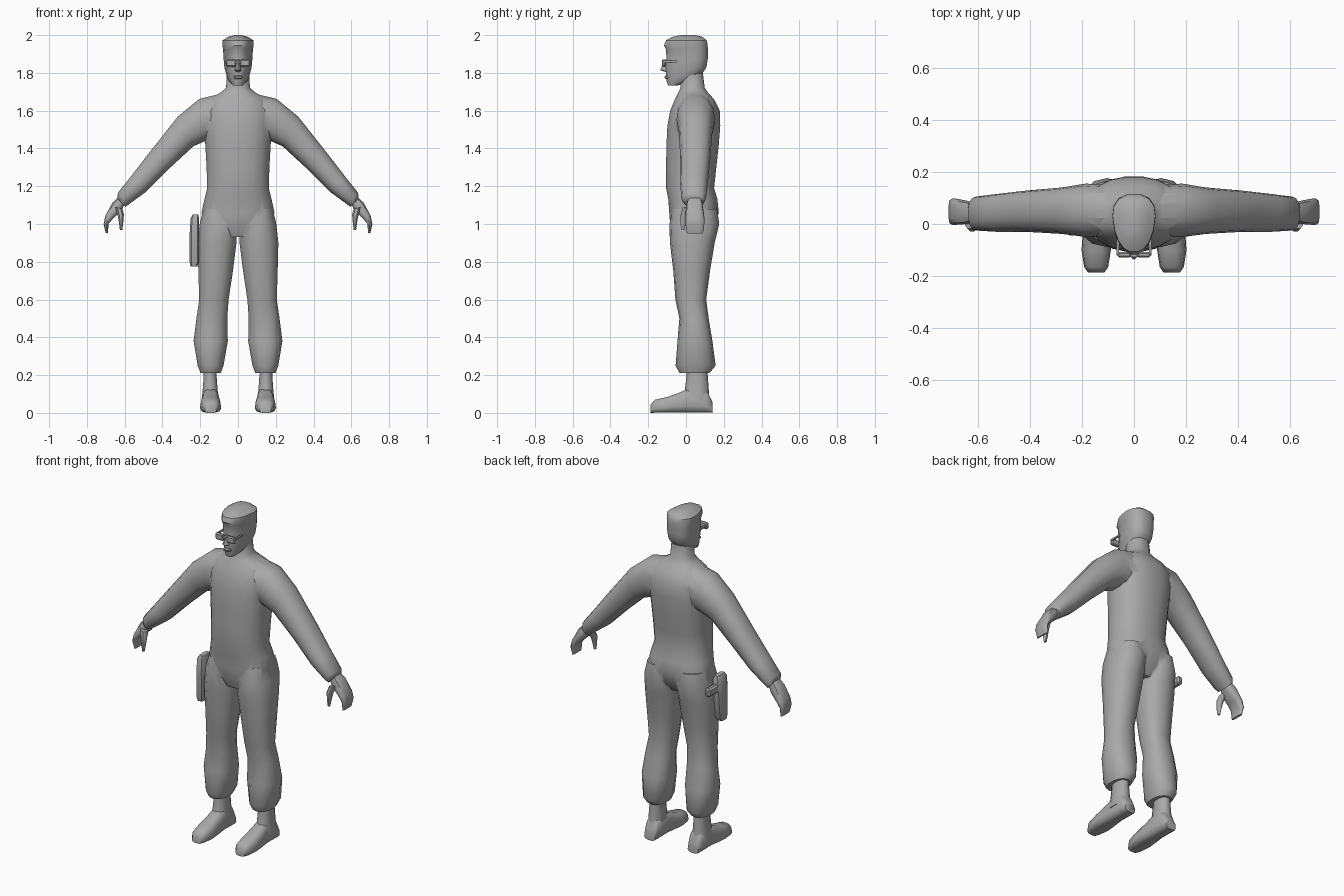
import bpy, bmesh, math
from mathutils import Vector

grey = bpy.data.materials.new("plain grey")
grey.diffuse_color = (0.4, 0.4, 0.4, 1)


def ring(c, u, v, n=14, p=2.3, taper=0.0):
    """Superellipse about c with half axes u and v; taper narrows u towards -v."""
    pts = []
    for i in range(n):
        t = 2 * math.pi * (i + 0.5) / n
        a, b = [math.copysign(abs(f(t)) ** (2 / p), f(t)) for f in (math.cos, math.sin)]
        pts.append(Vector(c) + Vector(u) * a * (1 + taper * b) + Vector(v) * b)
    return pts


def finish(name, bm, mirror=False, angle=50):
    bmesh.ops.recalc_face_normals(bm, faces=bm.faces)
    me = bpy.data.meshes.new(name)
    bm.to_mesh(me)
    bm.free()
    me.materials.append(grey)
    ob = bpy.data.objects.new(name, me)
    bpy.context.collection.objects.link(ob)
    bpy.ops.object.select_all(action='DESELECT')
    ob.select_set(True)
    bpy.context.view_layer.objects.active = ob
    if mirror:
        m = ob.modifiers.new("mirror", 'MIRROR')
        m.use_mirror_merge = False
        bpy.ops.object.modifier_apply(modifier=m.name)
    bpy.ops.object.shade_smooth_by_angle(angle=math.radians(angle))
    return ob


def loft(name, rings, mirror=False, angle=50):
    bm = bmesh.new()
    loops = [[bm.verts.new(p) for p in r] for r in rings]
    n = len(loops[0])
    for a, b in zip(loops, loops[1:]):
        for i in range(n):
            j = (i + 1) % n
            bm.faces.new((a[i], a[j], b[j], b[i]))
    bm.faces.new(loops[0])
    bm.faces.new(loops[-1])
    return finish(name, bm, mirror, angle)


def level(z, x0, x1, y0, y1, **k):
    """Horizontal section."""
    return ring(((x0 + x1) / 2, (y0 + y1) / 2, z), ((x1 - x0) / 2, 0, 0), (0, (y1 - y0) / 2, 0), **k)


def limb(xt, zt, xb, zb, y0, y1, **k):
    """Arm section between its upper and lower outline points."""
    return ring(((xt + xb) / 2, (y0 + y1) / 2, (zt + zb) / 2),
                ((xt - xb) / 2, 0, (zt - zb) / 2), (0, (y1 - y0) / 2, 0), **k)


def box(name, lo, hi, bevel=0.0, mirror=False):
    bm = bmesh.new()
    bmesh.ops.create_cube(bm, size=1)
    for v in bm.verts:
        v.co = Vector([(a + b) / 2 + c * (b - a) for a, b, c in zip(lo, hi, v.co)])
    if bevel:
        bmesh.ops.bevel(bm, geom=bm.edges[:], offset=bevel, segments=1, affect='EDGES')
    return finish(name, bm, mirror, 30)


# Torso and neck: height, half width, front, back
body = loft("body", [level(z, -w, w, a, b, n=20) for z, w, a, b in [
    (0.93, 0.10, -0.06, 0.11), (0.99, 0.175, -0.085, 0.155), (1.06, 0.195, -0.09, 0.175),
    (1.13, 0.18, -0.095, 0.168), (1.19, 0.165, -0.107, 0.15), (1.30, 0.168, -0.107, 0.162),
    (1.42, 0.175, -0.105, 0.175), (1.52, 0.185, -0.10, 0.183), (1.60, 0.185, -0.085, 0.18),
    (1.66, 0.155, -0.06, 0.15), (1.695, 0.095, -0.042, 0.118), (1.72, 0.064, -0.03, 0.10),
    (1.80, 0.06, -0.03, 0.09)]])

# Trouser legs: height, inner, outer, front, back
legs = loft("legs", [level(z, *s) for z, *s in [
    (0.212, 0.09, 0.20, -0.035, 0.125), (0.25, 0.075, 0.215, -0.055, 0.157),
    (0.38, 0.052, 0.237, -0.045, 0.14), (0.50, 0.055, 0.222, -0.035, 0.12),
    (0.60, 0.048, 0.207, -0.056, 0.107), (0.75, 0.025, 0.212, -0.067, 0.127),
    (0.90, 0.006, 0.216, -0.085, 0.152), (1.00, 0.002, 0.205, -0.088, 0.176),
    (1.08, 0.02, 0.185, -0.07, 0.165)]], mirror=True)

# Sleeves
arms = loft("arms", [limb(*s) for s in [
    (0.10, 1.69, 0.10, 1.45, -0.05, 0.15), (0.205, 1.665, 0.165, 1.44, -0.05, 0.155),
    (0.32, 1.57, 0.235, 1.41, -0.038, 0.14), (0.47, 1.38, 0.36, 1.295, -0.03, 0.128),
    (0.57, 1.25, 0.485, 1.17, -0.03, 0.115), (0.637, 1.165, 0.575, 1.105, -0.025, 0.105),
    (0.638, 1.135, 0.595, 1.09, -0.01, 0.095)]], mirror=True)

# Fuse trousers and sleeves to the torso
bpy.context.view_layer.objects.active = body
for part in (legs, arms):
    m = body.modifiers.new("join", 'BOOLEAN')
    m.operation, m.object, m.solver = 'UNION', part, 'EXACT'
    bpy.ops.object.modifier_apply(modifier=m.name)
    bpy.data.objects.remove(part)
bpy.ops.object.select_all(action='DESELECT')
body.select_set(True)
bpy.ops.object.shade_smooth_by_angle(angle=math.radians(65))

# Curled hands and thumbs
loft("hands", [limb(*s, n=10, p=3) for s in [
    (0.625, 1.15, 0.595, 1.11, 0.01, 0.08), (0.665, 1.115, 0.62, 1.065, 0.0, 0.09),
    (0.703, 1.045, 0.66, 1.03, -0.003, 0.097), (0.712, 1.0, 0.685, 1.0, -0.003, 0.097),
    (0.70, 0.95, 0.688, 0.953, 0.005, 0.09)]], mirror=True)
loft("thumbs", [limb(*s, n=8) for s in [
    (0.65, 1.09, 0.61, 1.08, -0.02, 0.04), (0.637, 1.04, 0.603, 1.05, -0.03, 0.01),
    (0.63, 1.0, 0.607, 1.005, -0.03, 0.0), (0.626, 0.968, 0.612, 0.968, -0.025, -0.008)]], mirror=True)

# Ankles and shoes
loft("ankles", [level(z, *s, n=10) for z, *s in [
    (0.06, 0.10, 0.195, -0.02, 0.125), (0.13, 0.107, 0.188, -0.005, 0.12),
    (0.20, 0.112, 0.183, 0.003, 0.115), (0.26, 0.112, 0.183, 0.003, 0.115)]], mirror=True)
loft("shoes", [ring(((a + b) / 2, y, h / 2), ((b - a) / 2, 0, 0), (0, 0, h / 2), n=12, p=3, taper=-0.12)
               for y, a, b, h in [
    (-0.187, 0.115, 0.175, 0.045), (-0.165, 0.10, 0.19, 0.07), (-0.10, 0.09, 0.20, 0.085),
    (-0.03, 0.095, 0.195, 0.11), (0.02, 0.10, 0.19, 0.135), (0.11, 0.10, 0.19, 0.12),
    (0.14, 0.11, 0.18, 0.06)]], mirror=True)

# Head with flat-top hair: height, half width, front, back, taper to the face
loft("head", [level(z, -w, w, a, b, n=16, p=2.4, taper=t) for z, w, a, b, t in [
    (1.733, 0.026, -0.095, -0.045, 0.0), (1.755, 0.045, -0.103, 0.02, 0.25),
    (1.785, 0.058, -0.106, 0.08, 0.25), (1.83, 0.069, -0.11, 0.11, 0.25),
    (1.875, 0.073, -0.105, 0.117, 0.25), (1.925, 0.076, -0.108, 0.117, 0.22),
    (1.945, 0.08, -0.118, 0.117, 0.22), (1.972, 0.079, -0.108, 0.112, 0.22),
    (1.99, 0.052, -0.075, 0.09, 0.2), (2.0, 0.018, -0.03, 0.05, 0.1)]], angle=40)

# Nose and lips
loft("nose", [level(z, -w, w, a, -0.08, n=6) for z, w, a in [
    (1.805, 0.013, -0.108), (1.815, 0.019, -0.137), (1.84, 0.012, -0.126), (1.87, 0.008, -0.11)]])
box("lips", (-0.024, -0.113, 1.768), (0.024, -0.09, 1.786), 0.006)

# Glasses
box("lenses", (0.011, -0.128, 1.832), (0.064, -0.108, 1.872), 0.006, True)
box("glasses_bridge", (-0.014, -0.126, 1.853), (0.014, -0.112, 1.862))
box("temple_arms", (0.058, -0.12, 1.855), (0.067, -0.05, 1.865), mirror=True)

# Holster with pistol grip on the right hip
loft("holster", [level(z, *s, n=8, p=4) for z, *s in [
    (0.775, -0.252, -0.215, -0.035, 0.015), (0.80, -0.257, -0.205, -0.043, 0.03),
    (0.95, -0.257, -0.205, -0.045, 0.045), (1.03, -0.252, -0.205, -0.045, 0.05),
    (1.05, -0.24, -0.21, -0.035, 0.04)]], angle=35)
box("pistol_grip", (-0.245, 0.03, 0.955), (-0.21, 0.125, 1.005), 0.01)
